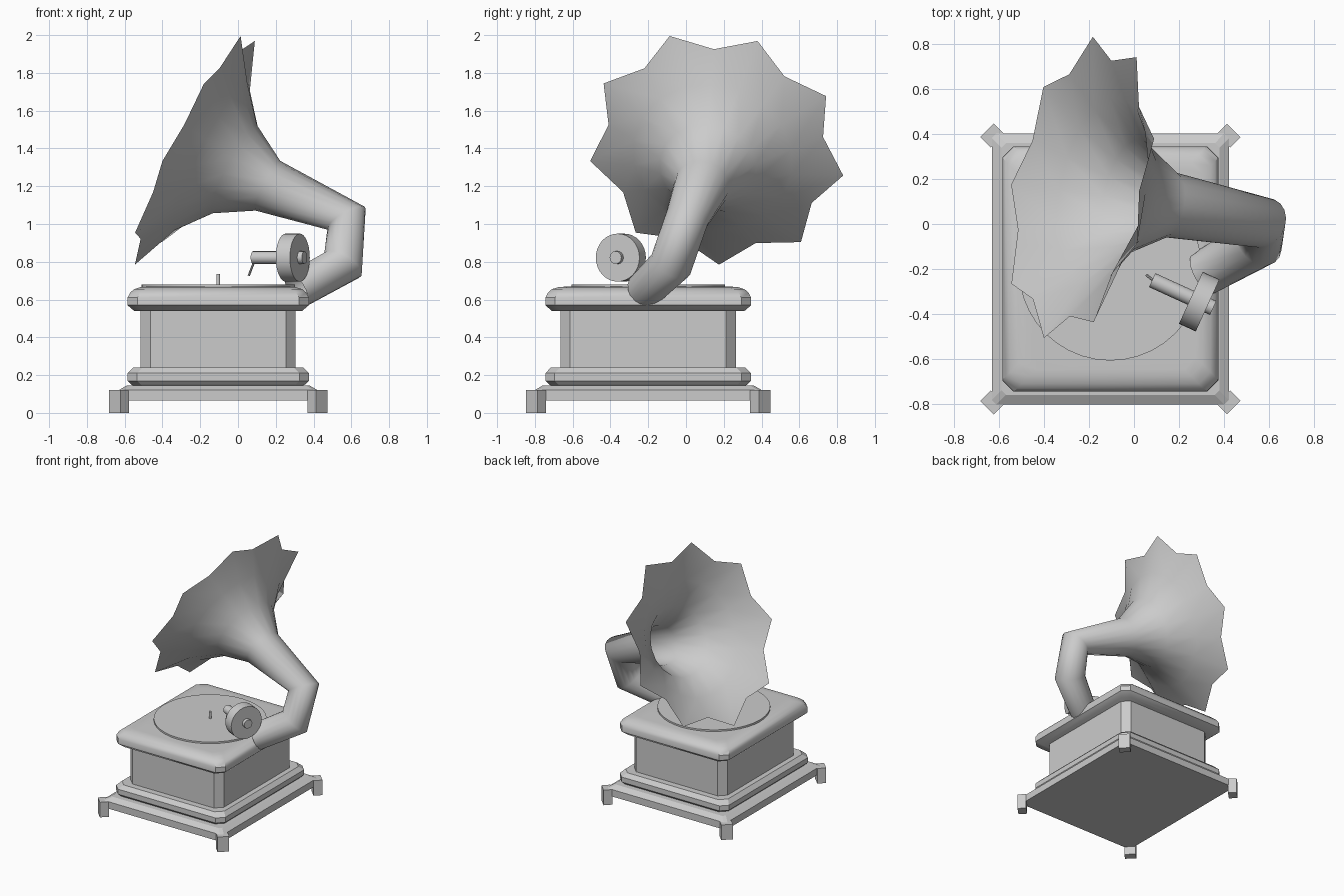
import bpy, bmesh, math
from mathutils import Vector

if "Cube" in bpy.data.objects:
    bpy.data.objects.remove(bpy.data.objects["Cube"])

CX, CY = -0.105, -0.2  # centre of the cabinet


def finish(name, bm, smooth=None):
    bmesh.ops.recalc_face_normals(bm, faces=bm.faces)
    me = bpy.data.meshes.new(name)
    bm.to_mesh(me)
    bm.free()
    ob = bpy.data.objects.new(name, me)
    bpy.context.collection.objects.link(ob)
    if smooth:
        bpy.ops.object.select_all(action='DESELECT')
        ob.select_set(True)
        bpy.context.view_layer.objects.active = ob
        bpy.ops.object.shade_smooth_by_angle(angle=math.radians(smooth))
    return ob


def bridge(bm, rings, caps=True):
    loops = [[bm.verts.new(p) for p in r] for r in rings]
    n = len(loops[0])
    for a, b in zip(loops, loops[1:]):
        for i in range(n):
            j = (i + 1) % n
            bm.faces.new((a[i], a[j], b[j], b[i]))
    if caps:
        bm.faces.new(loops[0])
        bm.faces.new(loops[-1])


def tier(name, hx, hy, chamfer, profile, smooth=None):
    """Chamfered rectangle swept up a list of (inset, z)."""
    rings = []
    for inset, z in profile:
        x, y, c = hx - inset, hy - inset, chamfer
        pts = [(x, y - c), (x - c, y), (c - x, y), (-x, y - c),
               (-x, c - y), (c - x, -y), (x - c, -y), (x, c - y)]
        rings.append([(CX + px, CY + py, z) for px, py in pts])
    bm = bmesh.new()
    bridge(bm, rings)
    return finish(name, bm, smooth)


def rod(name, p, q, r, sides=24):
    """Cylinder between two points."""
    p, q = Vector(p), Vector(q)
    d = q - p
    bpy.ops.mesh.primitive_cylinder_add(vertices=sides, radius=r, depth=d.length,
                                        location=(p + q) / 2,
                                        rotation=d.to_track_quat('Z', 'Y').to_euler())
    ob = bpy.context.object
    ob.name = name
    bpy.ops.object.shade_smooth_by_angle(angle=math.radians(35))
    return ob


# Cabinet, bottom to top
tier("base_plate", 0.527, 0.602, 0.02, [(0, 0.065), (0, 0.12), (0.043, 0.145)])
tier("base_moulding", 0.48, 0.545, 0.05,
     [(0.04, 0.14), (0.02, 0.15), (0, 0.17), (0, 0.21), (0.03, 0.24)])
tier("cabinet_body", 0.41, 0.465, 0.052, [(0, 0.23), (0, 0.55)])
tier("cabinet_lid", 0.48, 0.545, 0.052,
     [(0.035, 0.54), (0, 0.57), (0, 0.61), (0.014, 0.637),
      (0.035, 0.655), (0.07, 0.666), (0.1, 0.668)], 35)

# Diagonal corner feet
for sx in (-1, 1):
    for sy in (-1, 1):
        bpy.ops.mesh.primitive_cube_add(
            size=1, location=(CX + sx * 0.525, CY + sy * 0.593, 0.06),
            rotation=(0, 0, math.atan2(sy, sx)), scale=(0.065, 0.085, 0.12))
        bpy.context.object.name = "foot"

# Turntable
rod("platter", (CX, CY, 0.655), (CX, CY, 0.681), 0.407, 40)
rod("spindle", (CX, CY, 0.67), (CX, CY, 0.736), 0.01, 12)

# Sound box with its axle and needle
box_c = Vector((0.29, -0.345, 0.822))
axis = Vector((0.91, -0.415, 0)).normalized()
rod("sound_box", box_c - axis * 0.041, box_c + axis * 0.041, 0.127, 32)
rod("sound_box_axle", box_c - axis * 0.23, box_c + axis * 0.068, 0.034, 16)
rod("needle", box_c - axis * 0.222 - Vector((0, 0, 0.015)), (0.057, -0.228, 0.727), 0.006, 8)

# Horn: rings from the scalloped rim back through the neck to the cabinet
rim = Vector((-0.238, 0.16, 1.402))
n = Vector((-0.88, 0.168, 0.443)).normalized()
elbow_top = Vector((0.575, 0.005, 1.03))
elbow_low = Vector((0.555, -0.08, 0.785))
tail = Vector((0.31, -0.22, 0.65))
up_dir = (elbow_top - elbow_low).normalized()
tail_dir = (elbow_low - tail).normalized()
stations = [(rim, n, 0.69), (rim - n * 0.11, n, 0.43), (rim - n * 0.25, n, 0.262),
            (rim - n * 0.45, n, 0.147), (elbow_top, n + up_dir, 0.115),
            (elbow_low, up_dir + tail_dir, 0.115), (tail, tail_dir, 0.1)]
SIDES = 18
u = Vector((0.33, 0.22, 0.57))
rings = []
for k, (c, d, r) in enumerate(stations):
    d = d.normalized()
    u = (u - d * u.dot(d)).normalized()
    v = d.cross(u)
    ring = []
    for i in range(SIDES):
        a = 2 * math.pi * i / SIDES
        rr = 0.585 if k == 0 and i % 2 else r  # valleys between the nine points
        ring.append(c + (u * math.cos(a) + v * math.sin(a)) * rr)
    rings.append(ring)
bm = bmesh.new()
bridge(bm, rings, caps=False)
finish("horn", bm, 80)
